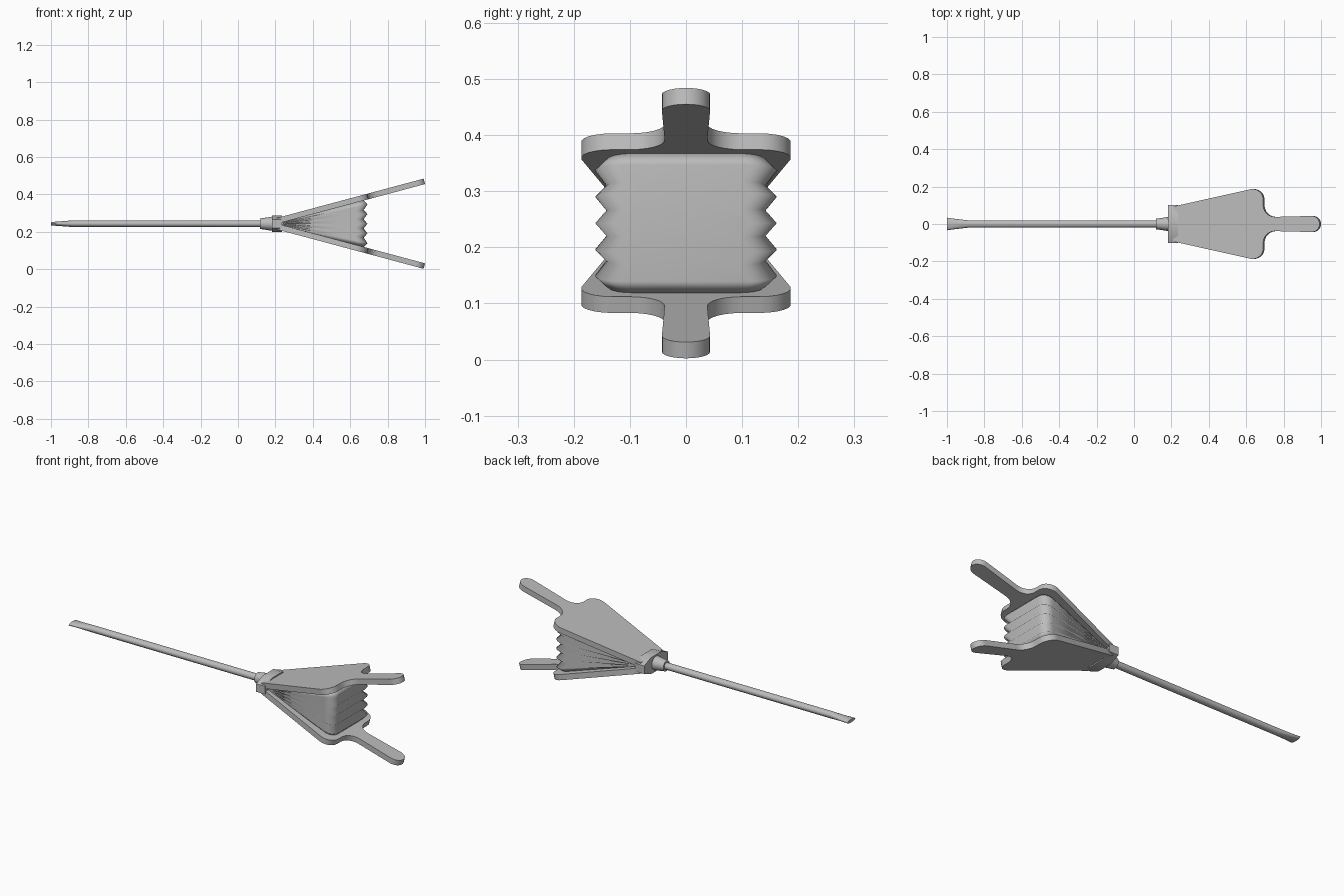
import bpy, bmesh, math

if "Cube" in bpy.data.objects:
    bpy.data.objects.remove(bpy.data.objects["Cube"], do_unlink=True)

MID = 0.243      # height of the centre line
HINGE = 0.209    # x where the two boards would meet
SLOPE = math.tan(math.radians(15))

grey = bpy.data.materials.new("plain grey")
grey.use_nodes = True
grey.diffuse_color = (0.5, 0.5, 0.5, 1)
grey.node_tree.nodes["Principled BSDF"].inputs["Base Color"].default_value = (0.5, 0.5, 0.5, 1)


def loft(name, rings, angle=35):
    """Skin a list of closed rings and cap both ends."""
    bm = bmesh.new()
    loops = [[bm.verts.new(p) for p in ring] for ring in rings]
    n = len(loops[0])
    for a, b in zip(loops, loops[1:]):
        for i in range(n):
            j = (i + 1) % n
            bm.faces.new((a[i], a[j], b[j], b[i]))
    bm.faces.new(loops[0])
    bm.faces.new(loops[-1])
    bmesh.ops.recalc_face_normals(bm, faces=bm.faces)
    mesh = bpy.data.meshes.new(name)
    bm.to_mesh(mesh)
    bm.free()
    mesh.materials.append(grey)
    obj = bpy.data.objects.new(name, mesh)
    bpy.context.collection.objects.link(obj)
    bpy.ops.object.select_all(action='DESELECT')
    bpy.context.view_layer.objects.active = obj
    obj.select_set(True)
    bpy.ops.object.shade_smooth_by_angle(angle=math.radians(angle))
    return obj


def ellipse(x, ry, rz, n=24):
    return [(x, ry * math.cos(2 * math.pi * i / n), MID + rz * math.sin(2 * math.pi * i / n))
            for i in range(n)]


def mirrored(half):
    """Close a half outline across y = 0."""
    return half + [(x, -y) for x, y in reversed(half) if y > 0]


def arc(cx, cy, r, start, end, steps=6):
    angles = [math.radians(start + (end - start) * i / steps) for i in range(steps + 1)]
    return [(cx + r * math.cos(a), cy + r * math.sin(a)) for a in angles]


# Pipe with a flattened, flared tip
loft("pipe", [ellipse(-1, 0.034, 0.009), ellipse(-0.96, 0.028, 0.012),
              ellipse(-0.88, 0.019, 0.018), ellipse(0.13, 0.019, 0.018)])
loft("pipe_collar", [ellipse(0.118, 0.028, 0.028), ellipse(0.185, 0.038, 0.038)])

# Nozzle block: wide bar with tapered ends
section = [(0.102, 0.022), (0.045, 0.045), (-0.045, 0.045), (-0.102, 0.022)]
section += [(y, -z) for y, z in reversed(section)]
loft("nozzle_block", [[(x, y, MID + z) for y, z in section] for x in (0.181, 0.236)])

# Paddle boards with rounded shoulders and handles
board = [(0.215, 0.093)]
board += arc(0.642, 0.131, 0.056, 100, 0)
board += arc(0.76, 0.1, 0.062, 180, 270)
board += arc(0.957, 0, 0.043, 90, 0)
outline = mirrored(board)
rise, back = 0.03 * math.cos(math.atan(SLOPE)), 0.03 * math.sin(math.atan(SLOPE))
for name, side in (("upper_board", 1), ("lower_board", -1)):
    inner = [(x, y, MID + side * (x - HINGE) * SLOPE) for x, y in outline]
    outer = [(x - back, y, z + side * rise) for x, y, z in inner]
    loft(name, [inner, outer])

# Pleated bag fanning out from the hinge
pleats = 10
rings = []
for i in range(pleats + 1):
    inset = 0 if i % 2 else 0.02
    end, wide = 0.692 - inset, 0.162 - inset
    half = [(0.22, wide * 0.45)] + arc(end - 0.045, wide - 0.045, 0.045, 100, 0)
    half.append((end, 0))
    tilt = SLOPE * (2 * i / pleats - 1)
    rings.append([(x, y, MID + (x - HINGE) * tilt) for x, y in mirrored(half)])
loft("bellows_bag", rings, 110)
